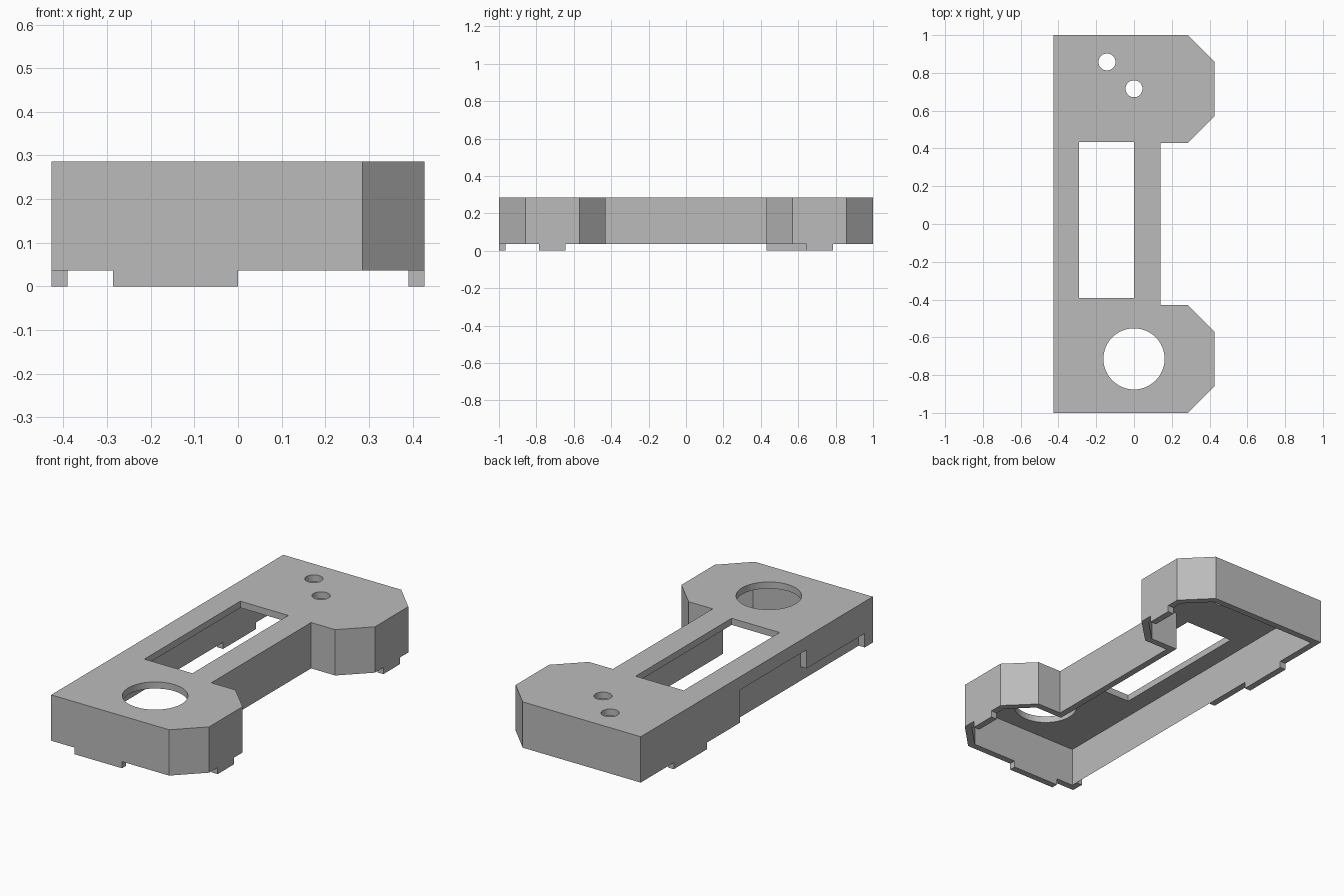
import bpy, bmesh, math
from mathutils import Vector

if "Cube" in bpy.data.objects:
    bpy.data.objects.remove(bpy.data.objects["Cube"], do_unlink=True)

WALL, HEIGHT, RIM = 0.036, 0.286, 0.036
SIDE = 0.427

gray = bpy.data.materials.new("plain_gray")
gray.use_nodes = True
gray.diffuse_color = (0.5, 0.5, 0.5, 1)
gray.node_tree.nodes["Principled BSDF"].inputs["Base Color"].default_value = (0.5, 0.5, 0.5, 1)


def prism(name, points, low, high):
    """Extrude a flat outline from low to high."""
    bm = bmesh.new()
    face = bm.faces.new([bm.verts.new((x, y, low)) for x, y in points])
    top = bmesh.ops.extrude_face_region(bm, geom=[face])["geom"]
    verts = [v for v in top if isinstance(v, bmesh.types.BMVert)]
    bmesh.ops.translate(bm, verts=verts, vec=(0, 0, high - low))
    bmesh.ops.recalc_face_normals(bm, faces=bm.faces)
    mesh = bpy.data.meshes.new(name)
    bm.to_mesh(mesh)
    bm.free()
    mesh.materials.append(gray)
    obj = bpy.data.objects.new(name, mesh)
    bpy.context.collection.objects.link(obj)
    return obj


def box(name, x0, x1, y0, y1, z0, z1):
    return prism(name, [(x0, y0), (x1, y0), (x1, y1), (x0, y1)], z0, z1)


def circle(x, y, radius, sides):
    steps = [2 * math.pi * i / sides for i in range(sides)]
    return [(x + radius * math.cos(a), y + radius * math.sin(a)) for a in steps]


def inset(points, dist):
    """Move every side of a counter-clockwise outline inward."""
    result = []
    for i, p in enumerate(points):
        p = Vector(p)
        a = (p - Vector(points[i - 1])).normalized()
        b = (Vector(points[(i + 1) % len(points)]) - p).normalized()
        na, nb = Vector((-a.y, a.x)), Vector((-b.y, b.x))
        result.append(p + (na + nb) * dist / (1 + na.dot(nb)))
    return result


def combine(target, tool, operation):
    mod = target.modifiers.new(operation, "BOOLEAN")
    mod.operation, mod.object, mod.solver = operation, tool, "EXACT"
    graph = bpy.context.evaluated_depsgraph_get()
    mesh = bpy.data.meshes.new_from_object(target.evaluated_get(graph))
    target.modifiers.clear()
    target.data = mesh
    bpy.data.objects.remove(tool, do_unlink=True)


# Outer shell: two clipped end blocks joined by a narrow bridge
half = [(0.14, 0.43), (0.285, 0.43), (SIDE, 0.57), (SIDE, 0.858), (0.285, 1), (-SIDE, 1)]
outline = [(x, -y) for x, y in reversed(half)] + half
cover = prism("cover", outline, RIM, HEIGHT)

# Hollow underside
combine(cover, prism("cavity", inset(outline, WALL), -0.1, HEIGHT - WALL), "DIFFERENCE")

# Slot and round holes through the top
openings = [box("slot", -0.29, 0, -0.393, 0.434, 0.2, 0.4),
            prism("large_hole", circle(0, -0.714, 0.162, 48), 0.2, 0.4),
            prism("small_hole", circle(-0.143, 0.858, 0.045, 32), 0.2, 0.4),
            prism("small_hole", circle(0, 0.716, 0.045, 32), 0.2, 0.4)]

# Stepped cutout in the straight long wall
openings += [box("tall_cutout", -0.5, -SIDE + WALL, -0.43, 0.143, -0.1, 0.214),
             box("low_cutout", -0.5, -SIDE + WALL, -0.93, -0.42, -0.1, 0.112)]
for opening in openings:
    combine(cover, opening, "DIFFERENCE")

# Locating tabs below the rim
tabs = [(-0.286, 0, -1, -1 + WALL), (-SIDE, -SIDE + WALL, 0.43, 0.715),
        (SIDE - WALL, SIDE, -0.785, -0.643), (SIDE - WALL, SIDE, 0.643, 0.785)]
for tab in tabs:
    combine(cover, box("tab", *tab, 0, RIM + 0.02), "UNION")

# Merge the flat patches left by the cuts
bm = bmesh.new()
bm.from_mesh(cover.data)
bmesh.ops.remove_doubles(bm, verts=bm.verts, dist=0.0001)
bmesh.ops.dissolve_limit(bm, angle_limit=0.01, verts=bm.verts, edges=bm.edges)
bm.to_mesh(cover.data)
bm.free()
for face in cover.data.polygons:
    face.use_smooth = False
